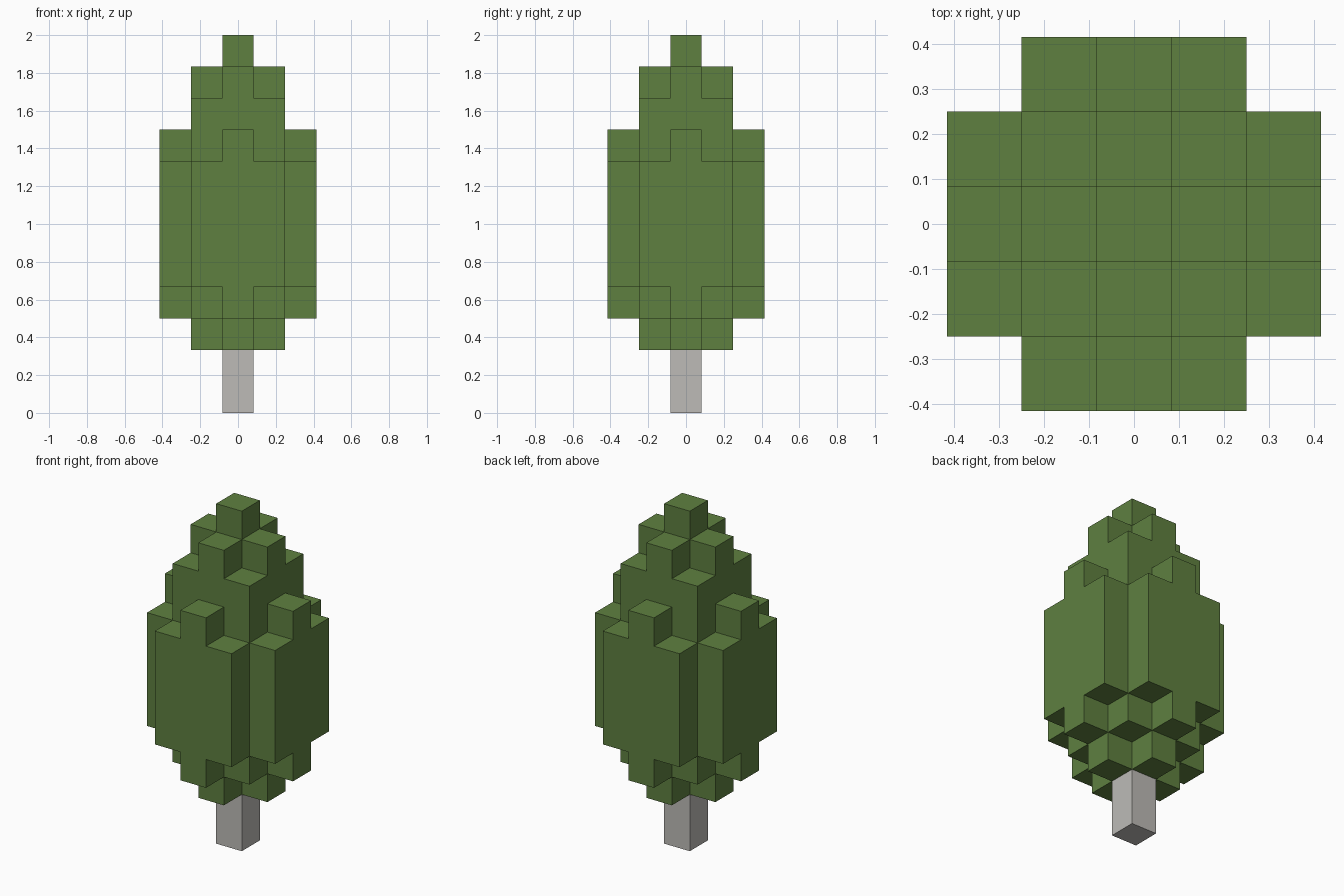
import bpy
import bmesh
from mathutils import Vector

cube = bpy.data.objects.get("Cube")
if cube:
    bpy.data.objects.remove(cube, do_unlink=True)

U = 1 / 6  # edge of one block


def material(name, rgb):
    mat = bpy.data.materials.new(name)
    mat.use_nodes = True
    color = (*rgb, 1)
    mat.diffuse_color = color
    bsdf = next(n for n in mat.node_tree.nodes if n.type == "BSDF_PRINCIPLED")
    bsdf.inputs["Base Color"].default_value = color
    return mat


def block_object(name, cells, mat):
    """Build the outer skin of a set of grid blocks and merge its flat faces."""
    bm = bmesh.new()
    for cell in cells:
        centre = Vector(cell) + Vector((0, 0, 0.5))
        for axis in range(3):
            for sign in (-1, 1):
                n = Vector((0, 0, 0))
                n[axis] = sign
                if tuple(int(c + d) for c, d in zip(cell, n)) in cells:
                    continue
                s = Vector((0, 0, 0))
                s[(axis + 1) % 3] = 0.5
                t = n.cross(s)
                mid = centre + n / 2
                corners = (mid - s - t, mid + s - t, mid + s + t, mid - s + t)
                bm.faces.new([bm.verts.new(c * U) for c in corners])
    bmesh.ops.remove_doubles(bm, verts=bm.verts, dist=0.001)
    bmesh.ops.dissolve_limit(bm, angle_limit=0.01, verts=bm.verts, edges=bm.edges)
    bm.normal_update()
    mesh = bpy.data.meshes.new(name)
    bm.to_mesh(mesh)
    bm.free()
    mesh.materials.append(mat)
    obj = bpy.data.objects.new(name, mesh)
    bpy.context.collection.objects.link(obj)
    return obj


leaf_green = material("leaf green", (0.114, 0.216, 0.051))
bark_grey = material("bark grey", (0.509, 0.497, 0.474))

# Trunk: two stacked blocks
block_object("trunk", {(0, 0, 0), (0, 0, 1)}, bark_grey)

# Foliage: each layer is a square of given reach with its corners trimmed
# (first layer, last layer, reach, largest |x| + |y|)
layers = [
    (2, 2, 1, 1),    # lower cross
    (3, 3, 2, 2),    # lower diamond
    (4, 7, 2, 3),    # wide body
    (8, 8, 2, 2),    # upper diamond
    (9, 9, 1, 2),    # square shoulder
    (10, 10, 1, 1),  # upper cross
    (11, 11, 0, 0),  # tip
]
foliage = {
    (x, y, z)
    for first, last, reach, limit in layers
    for z in range(first, last + 1)
    for x in range(-reach, reach + 1)
    for y in range(-reach, reach + 1)
    if abs(x) + abs(y) <= limit
}
block_object("foliage", foliage, leaf_green)
